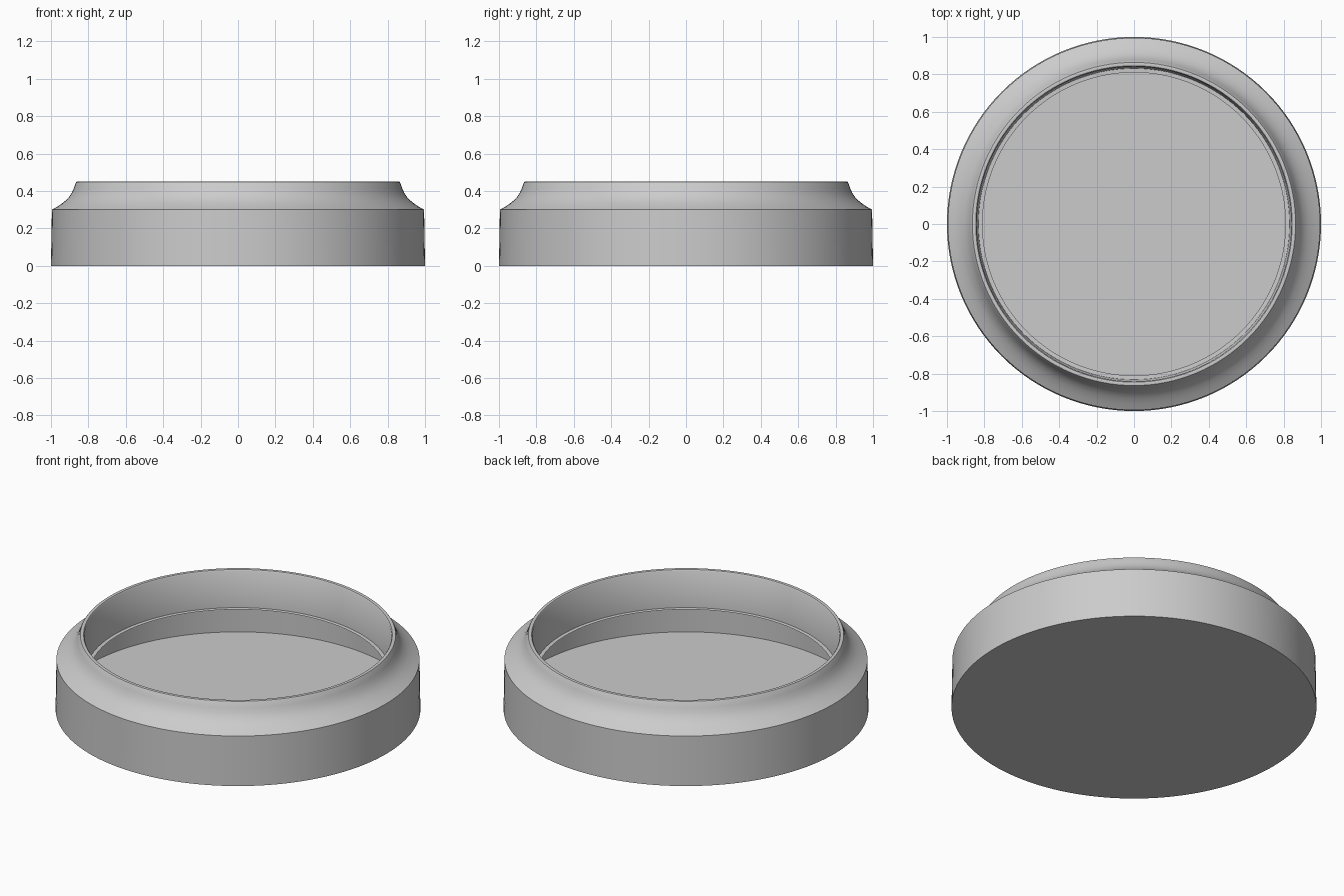
import bpy, bmesh, math

if "Cube" in bpy.data.objects:
    bpy.data.objects.remove(bpy.data.objects["Cube"])

SEG = 128

# One neutral grey material
grey = bpy.data.materials.new("neutral grey")
grey.diffuse_color = (0.6, 0.6, 0.6, 1)
grey.use_nodes = True
grey.node_tree.nodes["Principled BSDF"].inputs["Base Color"].default_value = grey.diffuse_color


def lathe(name, profile, cap_bottom=False):
    """Revolve a (radius, height) profile around z; first ring may be capped."""
    bm = bmesh.new()
    rings = []
    for r, z in profile:
        rings.append([bm.verts.new((r * math.cos(2 * math.pi * i / SEG),
                                    r * math.sin(2 * math.pi * i / SEG), z))
                      for i in range(SEG)])
    for a, b in zip(rings, rings[1:]):
        for i in range(SEG):
            j = (i + 1) % SEG
            bm.faces.new((a[i], a[j], b[j], b[i]))
    if cap_bottom:
        bm.faces.new(rings[0][::-1])
    me = bpy.data.meshes.new(name)
    bm.to_mesh(me)
    bm.free()
    me.materials.append(grey)
    ob = bpy.data.objects.new(name, me)
    bpy.context.collection.objects.link(ob)
    bpy.ops.object.select_all(action='DESELECT')
    ob.select_set(True)
    bpy.context.view_layer.objects.active = ob
    bpy.ops.object.shade_smooth_by_angle(angle=math.radians(35))
    return ob


# Thin shell: floor, side wall, concave shoulder, rim, inner collar and ledge
lathe("round_dish_shell", [
    (1.0, 0.0), (0.995, 0.30),                              # side wall
    (0.962, 0.319), (0.932, 0.340), (0.908, 0.362),         # shoulder
    (0.890, 0.388), (0.878, 0.415), (0.868, 0.443),
    (0.864, 0.449), (0.855, 0.451), (0.846, 0.449),         # rounded rim
    (0.841, 0.442), (0.832, 0.225),                         # inner collar
    (0.81, 0.224),                                          # small ledge
], cap_bottom=True)
